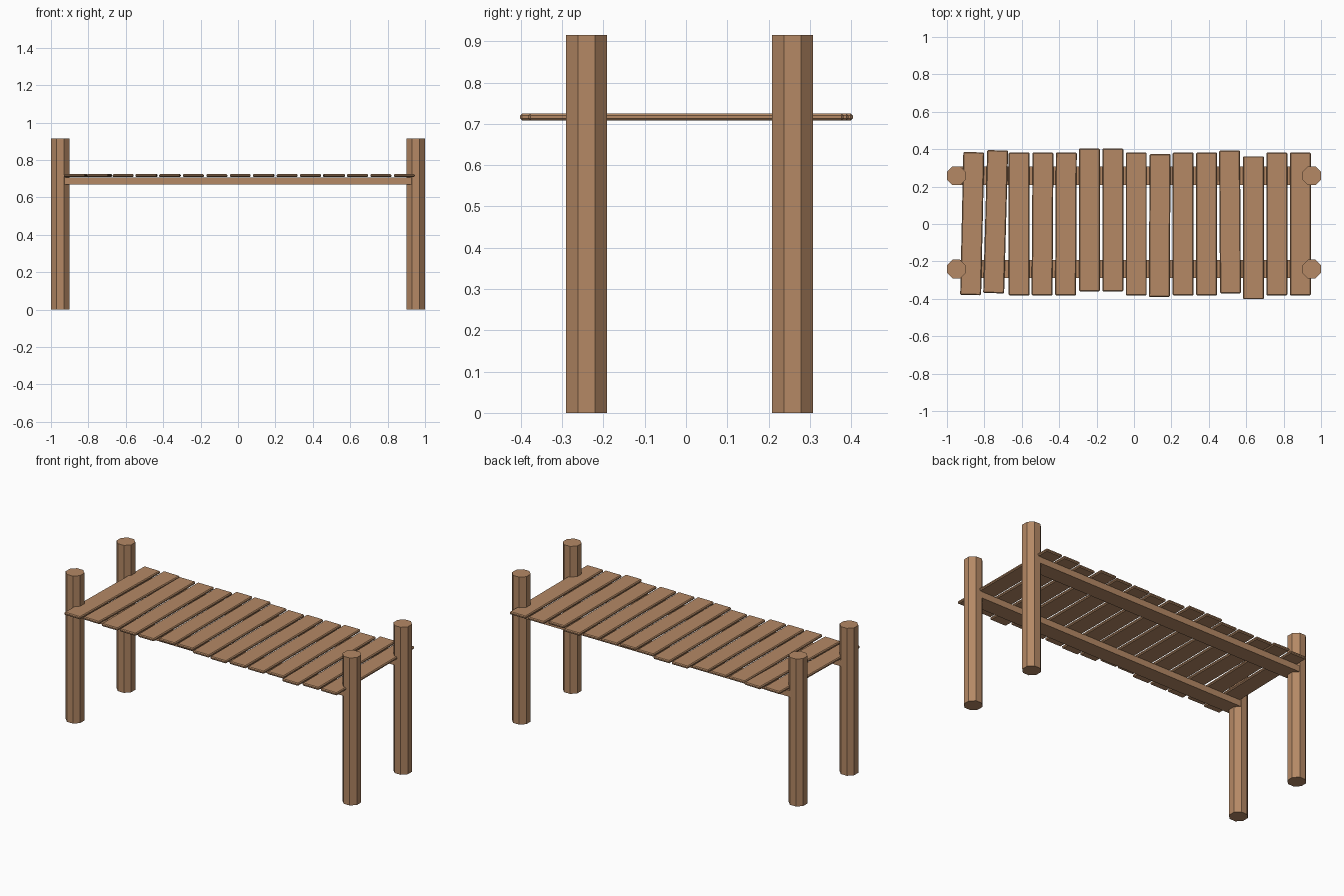
import bpy, math

if "Cube" in bpy.data.objects:
    bpy.data.objects.remove(bpy.data.objects["Cube"])

wood = bpy.data.materials.new("brown wood")
wood.diffuse_color = (0.46, 0.25, 0.13, 1)
wood.use_nodes = True
wood.node_tree.nodes["Principled BSDF"].inputs["Base Color"].default_value = wood.diffuse_color


def finish(name):
    ob = bpy.context.object
    ob.name = name
    ob.data.materials.append(wood)
    return ob


def box(name, size, loc, angle=0.0, bevel=0.0):
    bpy.ops.mesh.primitive_cube_add(size=1, location=loc)
    ob = finish(name)
    for v in ob.data.vertices:
        v.co = [c * s for c, s in zip(v.co, size)]
    ob.rotation_euler.z = angle
    if bevel:
        m = ob.modifiers.new("worn edges", 'BEVEL')
        m.width = bevel
        m.segments = 1
    return ob


# octagonal posts, flats facing the axes, and a beam along each side
H = 0.915
for side, y in (("front", -0.241), ("back", 0.258)):
    for end, x in (("left", -0.95), ("right", 0.95)):
        bpy.ops.mesh.primitive_cylinder_add(
            vertices=8, radius=0.05 / math.cos(math.pi / 8), depth=H,
            location=(x, y, H / 2))
        ob = finish(f"{side}_{end}_post")
        for v in ob.data.vertices:
            a = math.atan2(v.co.y, v.co.x) + math.pi / 8
            r = math.hypot(v.co.x, v.co.y)
            v.co.x, v.co.y = r * math.cos(a), r * math.sin(a)
    box(f"{side}_beam", (1.88, 0.098, 0.039), (0, y, 0.6875))

# deck planks: evenly spaced, some slid or twisted (y offset, angle)
loose = {0: (0.002, -0.022), 1: (0.012, -0.028), 3: (0, -0.007),
         4: (0, -0.005), 5: (0.022, 0), 6: (0.022, 0), 8: (-0.008, -0.006),
         11: (0.011, 0.007), 12: (-0.02, 0)}
for i in range(15):
    dy, ang = loose.get(i, (0, 0))
    box(f"plank_{i + 1}", (0.112, 0.764, 0.017),
        (-0.865 + i * 0.1253, dy, 0.7165), ang, 0.005)
